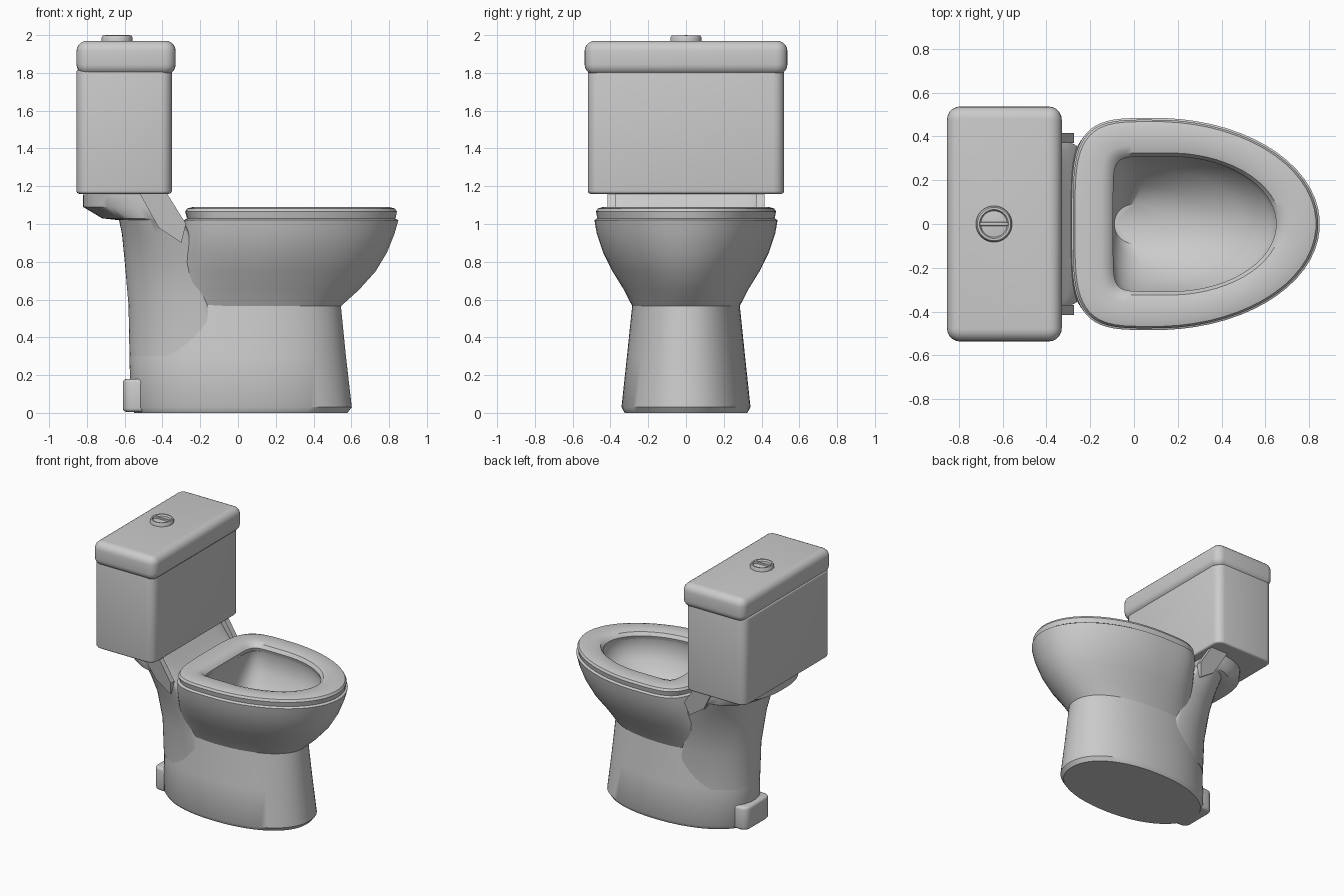
import bpy, bmesh, math

N = 64


def finish(name, bm, angle=38):
    bmesh.ops.recalc_face_normals(bm, faces=bm.faces)
    me = bpy.data.meshes.new(name)
    bm.to_mesh(me)
    bm.free()
    ob = bpy.data.objects.new(name, me)
    bpy.context.collection.objects.link(ob)
    bpy.ops.object.select_all(action='DESELECT')
    ob.select_set(True)
    bpy.context.view_layer.objects.active = ob
    bpy.ops.object.shade_smooth_by_angle(angle=math.radians(angle))
    return ob


def spow(v, n):
    return math.copysign(abs(v) ** (2 / n), v)


def outline(z, xb, xc, xf, w, nb=2, nf=2):
    """Egg outline: separate superellipse halves behind and ahead of xc."""
    pts = []
    for i in range(N):
        t = 2 * math.pi * (i + 0.5) / N
        c, s = math.cos(t), math.sin(t)
        a, n = (xf - xc, nf) if c > 0 else (xc - xb, nb)
        pts.append((xc + a * spow(c, n), w * spow(s, n), z))
    return pts


def loft(name, sections, closed=False):
    bm = bmesh.new()
    rings = [[bm.verts.new(p) for p in outline(*s)] for s in sections]
    pairs = list(zip(rings, rings[1:]))
    if closed:
        pairs.append((rings[-1], rings[0]))
    for a, b in pairs:
        for i in range(N):
            j = (i + 1) % N
            bm.faces.new((a[i], a[j], b[j], b[i]))
    if not closed:
        bm.faces.new(rings[0])
        bm.faces.new(rings[-1])
    return finish(name, bm)


def box(name, x, y, z, upright, flat, segs=5):
    """Box with its upright edges bevelled first, then top and bottom rims."""
    bm = bmesh.new()
    bmesh.ops.create_cube(bm, size=1)
    for v in bm.verts:
        v.co = [lo + (c + 0.5) * (hi - lo) for c, (lo, hi) in zip(v.co, (x, y, z))]
    edges = [e for e in bm.edges if abs(e.verts[0].co.z - e.verts[1].co.z) > 0.01]
    bmesh.ops.bevel(bm, geom=edges, offset=upright, segments=segs, profile=0.5, affect='EDGES')
    edges = [e for e in bm.edges if abs(e.verts[0].co.z - e.verts[1].co.z) < 1e-5]
    bmesh.ops.bevel(bm, geom=edges, offset=flat, segments=segs, profile=0.5, affect='EDGES')
    return finish(name, bm)


# Pedestal
loft("pedestal", [
    (0.0, -0.55, 0.02, 0.58, 0.325, 2.1, 2.2),
    (0.03, -0.57, 0.02, 0.603, 0.342, 2.1, 2.2),
    (0.3, -0.575, 0.01, 0.572, 0.313, 2.1, 2.2),
    (0.57, -0.58, 0.0, 0.545, 0.285, 2.1, 2.2),
])

# Drain foot behind the pedestal
box("drain_foot", (-0.61, -0.42), (-0.15, 0.15), (0.005, 0.18), 0.05, 0.02, 3)

# Bowl: outer shell, rim, then the inner cavity
loft("bowl", [
    (0.565, -0.46, 0.0, 0.545, 0.285, 2.2, 2.2),
    (0.65, -0.42, 0.03, 0.64, 0.328, 2.4),
    (0.75, -0.37, 0.06, 0.73, 0.39, 2.7),
    (0.85, -0.33, 0.08, 0.79, 0.44, 3.2),
    (0.95, -0.30, 0.1, 0.83, 0.473, 3.8),
    (1.02, -0.285, 0.1, 0.85, 0.485, 4),
    (1.03, -0.27, 0.1, 0.83, 0.47, 4),
    (1.03, -0.10, 0.17, 0.66, 0.32, 6),
    (0.97, -0.11, 0.17, 0.67, 0.33, 6),
    (0.88, -0.11, 0.14, 0.63, 0.31, 4),
    (0.77, -0.11, 0.10, 0.50, 0.25, 3),
    (0.68, -0.10, 0.04, 0.32, 0.17),
    (0.62, -0.09, 0.0, 0.13, 0.09),
])

# Rear column flaring into the tank shelf
loft("rear_column", [
    (0.3, -0.575, -0.15, 0.0, 0.28, 2.1, 3),
    (0.57, -0.58, -0.2, -0.12, 0.285, 2.1, 3),
    (0.8, -0.60, -0.27, -0.15, 0.32, 2.2, 4),
    (0.95, -0.615, -0.32, -0.24, 0.37, 2.4, 5),
    (1.02, -0.63, -0.36, -0.30, 0.385, 2.5, 6),
    (1.03, -0.72, -0.40, -0.31, 0.387, 2.5, 6),
    (1.09, -0.82, -0.43, -0.36, 0.39, 2.6, 6),
    (1.155, -0.82, -0.46, -0.41, 0.39, 2.6, 6),
])

# Side wings bracing the shelf
for label, side in (("left", 1), ("right", -1)):
    bm = bmesh.new()
    prof = [(-0.52, 1.16), (-0.375, 1.16), (-0.275, 1.0), (-0.3, 0.9), (-0.42, 0.98)]
    face = bm.faces.new([bm.verts.new((x, side * 0.37, z)) for x, z in prof])
    ext = bmesh.ops.extrude_face_region(bm, geom=[face], use_keep_orig=True)
    for v in ext["geom"]:
        if isinstance(v, bmesh.types.BMVert):
            v.co.y = side * (0.415 if v.co.z > 0.99 else 0.385)
    finish("shelf_wing_" + label, bm)

# Seat ring
loft("seat", [
    (1.03, -0.27, 0.1, 0.835, 0.47, 4),
    (1.065, -0.28, 0.1, 0.842, 0.477, 4),
    (1.082, -0.27, 0.1, 0.832, 0.468, 4),
    (1.09, -0.24, 0.1, 0.80, 0.44, 4.5),
    (1.09, -0.15, 0.14, 0.71, 0.36, 6),
    (1.08, -0.115, 0.16, 0.67, 0.325, 8),
    (1.055, -0.095, 0.17, 0.65, 0.308, 8),
    (1.03, -0.10, 0.17, 0.66, 0.315, 8),
], closed=True)

# Tank and lid
box("tank", (-0.855, -0.35), (-0.52, 0.52), (1.16, 1.82), 0.06, 0.015, 4)
box("tank_lid", (-0.855, -0.33), (-0.537, 0.537), (1.79, 1.97), 0.06, 0.055, 5)

# Flush button with a raised lip and centre divider
def disc(z, r):
    return (z, -0.64 - r, -0.64, -0.64 + r, r)

loft("flush_button", [disc(1.95, 0.08), disc(1.985, 0.083), disc(1.997, 0.076),
                      disc(1.997, 0.066), disc(1.985, 0.06), disc(1.99, 0.02)])
box("button_divider", (-0.705, -0.575), (-0.008, 0.008), (1.975, 2.0), 0.003, 0.002, 2)
